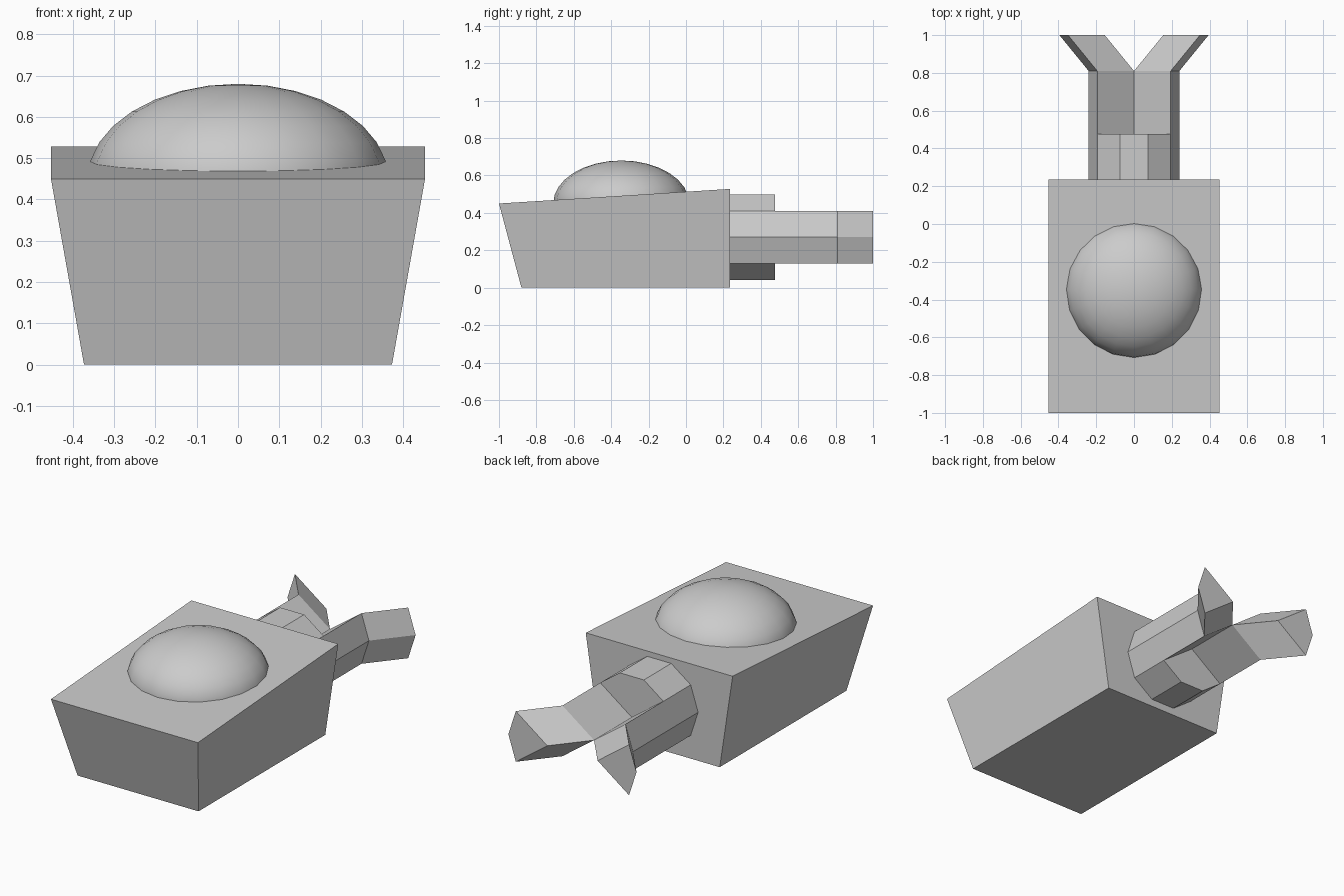
import bpy, bmesh, math
from mathutils import Vector

if "Cube" in bpy.data.objects:
    bpy.data.objects.remove(bpy.data.objects["Cube"])


def finish(name, bm):
    bmesh.ops.recalc_face_normals(bm, faces=bm.faces)
    mesh = bpy.data.meshes.new(name)
    bm.to_mesh(mesh)
    bm.free()
    obj = bpy.data.objects.new(name, mesh)
    bpy.context.collection.objects.link(obj)
    return obj


def extrude(bm, faces, offset):
    """Extrude faces by an offset and return the new end faces."""
    geom = bmesh.ops.extrude_face_region(bm, geom=faces)["geom"]
    verts = [g for g in geom if isinstance(g, bmesh.types.BMVert)]
    bmesh.ops.translate(bm, verts=verts, vec=offset)
    return [g for g in geom if isinstance(g, bmesh.types.BMFace)]


BACK = 0.236

# Body: tapered box with a sloping top and a shallow recess underneath
bm = bmesh.new()
bmesh.ops.create_cube(bm, size=2)
for v in bm.verts:
    top, back = v.co.z > 0, v.co.y > 0
    v.co.x *= 0.453 if top else 0.373
    v.co.z = (0.528 if back else 0.45) if top else 0
    v.co.y = BACK if back else (-1 if top else -0.88)
bm.normal_update()
base = min(bm.faces, key=lambda f: f.calc_center_median().z)
bmesh.ops.inset_region(bm, faces=[base], thickness=0.045)
extrude(bm, [base], Vector((0, 0, 0.02)))
finish("body", bm)

# Dome: upper part of a flattened ball sunk into the top
bm = bmesh.new()
bmesh.ops.create_uvsphere(bm, u_segments=20, v_segments=16, radius=1)
bmesh.ops.delete(bm, geom=[v for v in bm.verts if v.co.z < -0.25], context='VERTS')
bmesh.ops.scale(bm, verts=bm.verts, vec=(0.364, 0.364, 0.23))
bmesh.ops.translate(bm, verts=bm.verts, vec=(0, -0.346, 0.45))
dome = finish("dome", bm)
for p in dome.data.polygons:
    p.use_smooth = True

# Nozzle: ten-sided stub whose side wedges carry on into a flared fork
SIDES, RADIUS, AXIS_Z = 10, 0.24, 0.27
bm = bmesh.new()
centre = bm.verts.new((0, BACK, AXIS_Z))
ring = []
for i in range(SIDES):
    a = math.tau * i / SIDES
    ring.append(bm.verts.new((RADIUS * math.cos(a), BACK, AXIS_Z + RADIUS * math.sin(a))))
fan = [bm.faces.new((centre, ring[i], ring[(i + 1) % SIDES])) for i in range(SIDES)]
stub = extrude(bm, fan, Vector((0, 0.477 - BACK, 0)))
for side in (-1, 1):
    wedge = [f for f in stub if f.is_valid and f.calc_center_median().x * side > 0.12]
    wedge = extrude(bm, wedge, Vector((0, 0.81 - 0.477, 0)))
    extrude(bm, wedge, Vector((0.155 * side, 0.19, 0)))
bmesh.ops.dissolve_limit(bm, angle_limit=0.01, verts=bm.verts, edges=bm.edges)
finish("forked_nozzle", bm)
